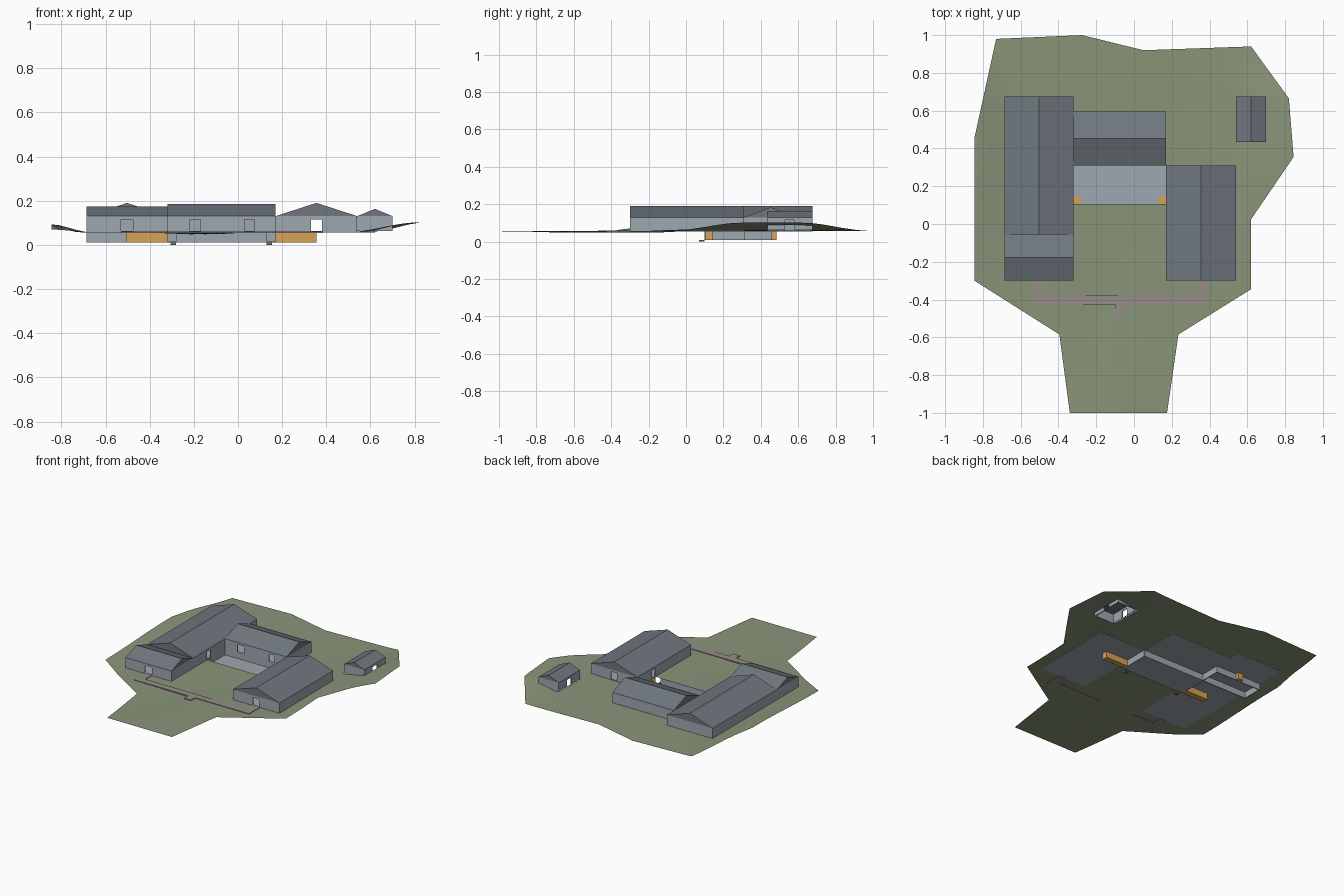
import bpy, bmesh, math
from mathutils import Vector

if "Cube" in bpy.data.objects:
    bpy.data.objects.remove(bpy.data.objects["Cube"])


def material(name, rgb):
    m = bpy.data.materials.new(name)
    m.diffuse_color = (*rgb, 1)
    m.use_nodes = True
    m.node_tree.nodes["Principled BSDF"].inputs["Base Color"].default_value = m.diffuse_color
    return m


WALL = material("pale grey wall", (.345, .395, .44))
ROOF = material("slate roof", (.16, .185, .21))
GRASS = material("grass", (.25, .30, .19))
PATH = material("path stone", (.31, .265, .25))
OCHRE = material("ochre stairwell", (.68, .36, .09))
WHITE = material("white stair", (.85, .85, .85))


def finish(bm, name, mat):
    mesh = bpy.data.meshes.new(name)
    bmesh.ops.recalc_face_normals(bm, faces=bm.faces)
    bm.to_mesh(mesh)
    bm.free()
    mesh.materials.append(mat)
    ob = bpy.data.objects.new(name, mesh)
    bpy.context.collection.objects.link(ob)
    return ob


def add_box(bm, x0, x1, y0, y1, z0, z1):
    vs = bmesh.ops.create_cube(bm, size=1)["verts"]
    for v in vs:
        v.co = Vector(((x0 + x1) / 2 + v.co.x * (x1 - x0),
                       (y0 + y1) / 2 + v.co.y * (y1 - y0),
                       (z0 + z1) / 2 + v.co.z * (z1 - z0)))


def boxes(name, mat, *dims):
    bm = bmesh.new()
    for d in dims:
        add_box(bm, *d)
    return finish(bm, name, mat)


T = 0.006            # wall thickness
EAVE = 0.13
BASE = 0.055
FLOOR = 0.01         # lower level


def building(name, x0, x1, y0, y1, doors, base=BASE, floor=True):
    """Four walls with door openings; doors maps a side to (start, end) spans."""
    bm = bmesh.new()
    for side in "SNWE":
        along_x = side in "SN"
        lo, hi = (x0, x1) if along_x else (y0 + T, y1 - T)
        d0 = {"S": y0, "N": y1 - T, "W": x0, "E": x1 - T}[side]

        def part(a, b, z0, z1):
            if along_x:
                add_box(bm, a, b, d0, d0 + T, z0, z1)
            else:
                add_box(bm, d0, d0 + T, a, b, z0, z1)
        at = lo
        for a, b in doors.get(side, []):
            part(at, a, base, EAVE)
            part(a, b, .115, EAVE)
            part(a, b, base, .062)
            at = b
        part(at, hi, base, EAVE)
    if floor:
        add_box(bm, x0 + T, x1 - T, y0 + T, y1 - T, base, base + .005)
    finish(bm, name, WALL)


def gable_roof(name, x0, x1, y0, y1, ridge, axis):
    """Closed triangular prism with its ridge along the given axis."""
    bm = bmesh.new()
    if axis == "y":
        xm = (x0 + x1) / 2
        ends = [[(x0, y, EAVE), (x1, y, EAVE), (xm, y, ridge)] for y in (y0, y1)]
    else:
        ym = (y0 + y1) / 2
        ends = [[(x, y0, EAVE), (x, y1, EAVE), (x, ym, ridge)] for x in (x0, x1)]
    a, b = [[bm.verts.new(p) for p in e] for e in ends]
    bm.faces.new(a)
    bm.faces.new(b[::-1])
    for i in range(3):
        j = (i + 1) % 3
        bm.faces.new((a[i], b[i], b[j], a[j]))
    finish(bm, name, ROOF)


# Buildings around the courtyard, and the small shed
building("west_wing_walls", -.685, -.32, -.30, .675,
         {"S": [(-.53, -.475)], "E": [(.105, .145)]})
building("middle_wing_walls", -.32, .17, .31, .595,
         {"S": [(-.22, -.17), (.03, .075)]})
building("east_wing_walls", .17, .54, -.30, .31,
         {"S": [(.33, .38)], "N": [(.33, .38)], "W": [(.105, .145)]})
building("shed_walls", .54, .70, .435, .675,
         {"W": [(.53, .58)], "E": [(.53, .58)]}, base=.063, floor=False)

# Roofs
gable_roof("west_long_roof", -.685, -.32, -.055, .675, .19, "y")
gable_roof("west_cross_roof", -.685, -.32, -.30, -.055, .173, "x")
gable_roof("middle_roof", -.32, .17, .31, .595, .184, "x")
gable_roof("east_roof", .17, .54, -.30, .31, .19, "y")
gable_roof("shed_roof", .54, .70, .435, .675, .163, "y")

# Sunken courtyard and lower level
boxes("courtyard_floor", WALL, (-.32, .17, .105, .31, FLOOR, FLOOR + .004))
boxes("courtyard_walls", WALL,
      (-.32, .17, .31, .31 + T, FLOOR, BASE),
      (-.28, .13, .105 - T, .105, FLOOR, BASE),
      (.17, .17 + T, .145, .31, FLOOR, BASE),
      (-.32 - T, -.32, .145, .31, FLOOR, BASE))
boxes("basement_walls", WALL,
      (-.685, -.32, .46 - T, .46, FLOOR, BASE),
      (-.685, -.32, .31, .31 + T, FLOOR, BASE),
      (-.32 - T, -.32, .31, .46, FLOOR, BASE),
      (-.685, -.685 + T, .31, .46, FLOOR, BASE))
boxes("basement_door_recess", OCHRE, (-.52, -.48, .46, .485, FLOOR, BASE))

# Stairwells and stairs, west and east
for side, edge, s in (("west", -.32, -1), ("east", .17, 1)):
    def span(a, b):
        return sorted((edge + s * a, edge + s * b))
    well = [(*span(-.04, .185), .105, .145, FLOOR, FLOOR + .005),
            (*span(0, .185), .105, .108, FLOOR, BASE),
            (*span(0, .185), .142, .145, FLOOR, BASE),
            (*span(.182, .185), .105, .145, FLOOR, BASE)]
    boxes(side + "_stairwell", OCHRE, *well)
    steps = [(*span(.012 * i, .012 * i + .013), .11, .14,
              .012 + .006 * i, .018 + .006 * i) for i in range(7)]
    boxes(side + "_stairs", WHITE, *steps)
    boxes(side + "_stair_foot", ROOF, (*span(-.04, -.015), .07, .10, 0, FLOOR))

# Path joining the two front doors
boxes("front_path", PATH,
      (-.53, .385, -.425, -.375, .053, .060),
      (-.53, -.475, -.375, -.30, .053, .060),
      (.33, .385, -.375, -.30, .053, .060),
      (-.10, -.045, -.47, -.425, .053, .060))


# Ground sheet, gently banked at the east and west edges
def ramp(t):
    t = max(0, min(1, t))
    return t * t * (3 - 2 * t)


def ground_z(x, y):
    z = .056
    z += .046 * ramp((x - .48) / .34) * ramp((y + .3) / .55) * ramp((1.1 - y) / .5)
    z += .037 * ramp((-x - .66) / .19) * (.4 + .6 * ramp((y + .3) / .7)) * ramp((1.1 - y) / .5)
    if y < 0:
        z -= .008 * math.exp(-((x + .15 - .25 * (y + .3)) / .1) ** 2) * ramp(-y / .15) * ramp((y + .95) / .3)
    return z


outline = [(-.73, .98), (-.275, 1), (.05, .92), (.62, .94), (.82, .665),
           (.845, .355), (.62, .025), (.62, -.345), (.235, -.585), (.175, -1),
           (-.34, -1), (-.395, -.585), (-.845, -.30), (-.845, .455)]
holes = [(-.685, -.32, -.30, .675), (-.32, .17, .105, .595),
         (.17, .54, -.30, .31), (.54, .70, .435, .675)]
bm = bmesh.new()
bm.faces.new([bm.verts.new((x, y, 0)) for x, y in outline])
bmesh.ops.triangulate(bm, faces=bm.faces[:])
xs = [-.77, -.73, -.685, -.5, -.32, -.22, -.15, -.08, 0, .17, .35, .54, .62, .70, .77]
ys = [-.8, -.6, -.45, -.30, -.15, 0, .105, .2, .31, .435, .595, .675, .8, .9]
for axis, cuts in enumerate((xs, ys)):
    n = Vector((1, 0, 0)) if axis == 0 else Vector((0, 1, 0))
    for c in cuts:
        bmesh.ops.bisect_plane(bm, geom=bm.verts[:] + bm.edges[:] + bm.faces[:],
                               plane_co=n * c, plane_no=n, dist=1e-5)
gone = []
for f in bm.faces:
    c = f.calc_center_median()
    if any(a < c.x < b and d < c.y < e for a, b, d, e in holes):
        gone.append(f)
bmesh.ops.delete(bm, geom=gone, context="FACES")
for v in bm.verts:
    v.co.z = ground_z(v.co.x, v.co.y)
bmesh.ops.recalc_face_normals(bm, faces=bm.faces)
if sum(f.normal.z for f in bm.faces) < 0:
    bmesh.ops.reverse_faces(bm, faces=bm.faces)
mesh = bpy.data.meshes.new("ground")
bm.to_mesh(mesh)
bm.free()
mesh.materials.append(GRASS)
for p in mesh.polygons:
    p.use_smooth = True
bpy.context.collection.objects.link(bpy.data.objects.new("ground", mesh))
